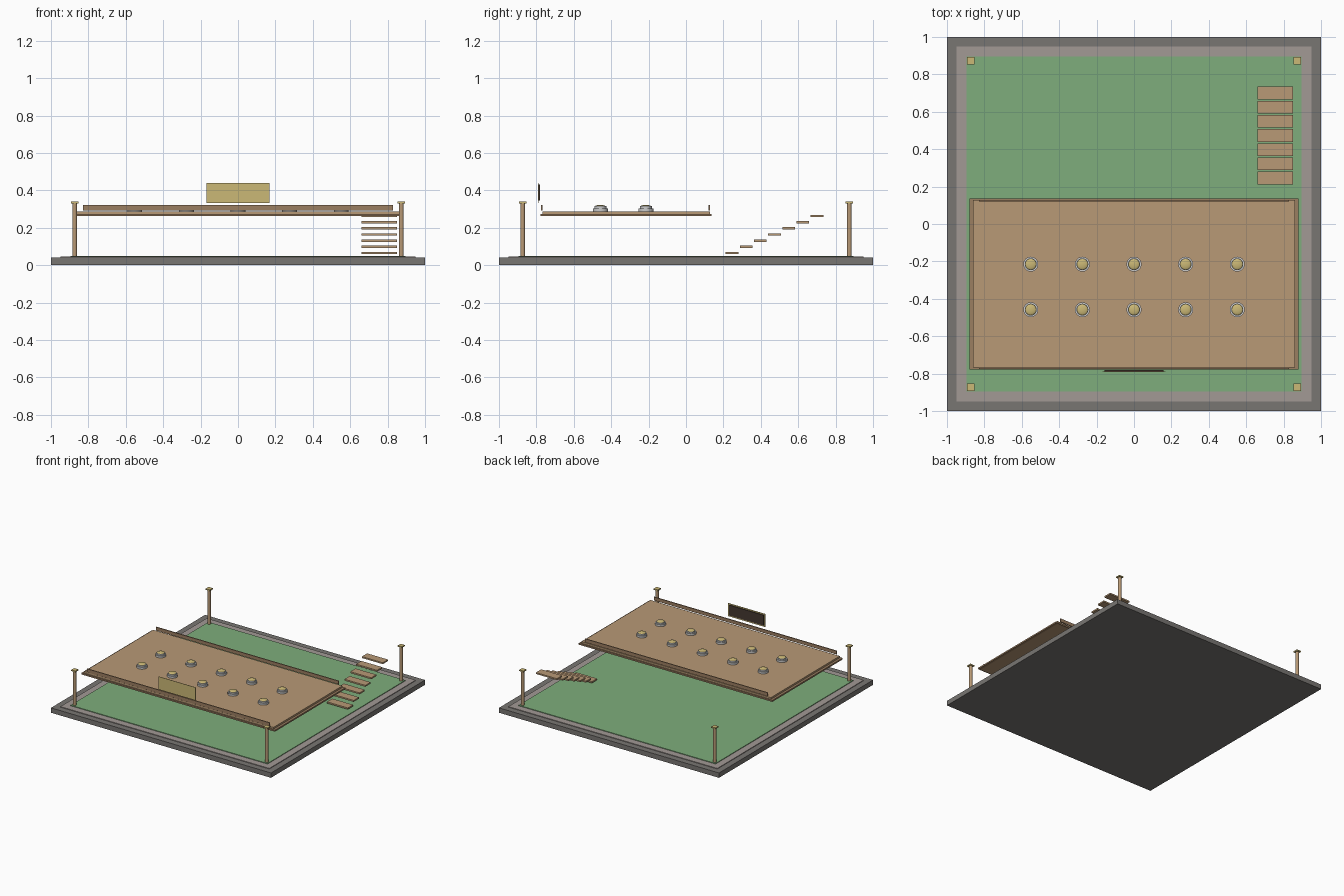
import bpy

if "Cube" in bpy.data.objects:
    bpy.data.objects.remove(bpy.data.objects["Cube"])


def mat(name, rgb):
    m = bpy.data.materials.new(name)
    m.diffuse_color = (*rgb, 1)
    m.use_nodes = True
    m.node_tree.nodes["Principled BSDF"].inputs["Base Color"].default_value = m.diffuse_color
    return m


STONE = mat("dark_stone", (0.19, 0.18, 0.17))
PAVE = mat("pale_stone", (0.36, 0.32, 0.30))
GRASS = mat("green", (0.21, 0.42, 0.20))
WOOD = mat("wood", (0.48, 0.32, 0.18))
TRIM = mat("trim_wood", (0.33, 0.21, 0.12))
GOLD = mat("gold", (0.60, 0.48, 0.18))
DARK = mat("dark_panel", (0.06, 0.04, 0.03))


def box(name, x, y, z, m):
    """Box from (min, max) pairs on each axis."""
    bpy.ops.mesh.primitive_cube_add(size=1, location=[sum(r) / 2 for r in (x, y, z)])
    o = bpy.context.object
    o.name = name
    o.scale = [r[1] - r[0] for r in (x, y, z)]
    bpy.ops.object.transform_apply(location=False, rotation=False)
    o.data.materials.append(m)
    return o


def cyl(name, x, y, z, r, m=None, sides=24):
    bpy.ops.mesh.primitive_cylinder_add(vertices=sides, radius=r, depth=z[1] - z[0],
                                        location=(x, y, sum(z) / 2))
    o = bpy.context.object
    o.name = name
    if m:
        o.data.materials.append(m)
    bpy.ops.object.shade_smooth_by_angle()
    return o


# stepped base with lawn
box("base_slab", (-1, 1), (-1, 1), (0, 0.04), STONE)
box("base_border", (-.95, .95), (-.95, .95), (0.04, 0.045), PAVE)
box("lawn", (-.895, .895), (-.895, .895), (0.045, 0.05), GRASS)

# corner posts with square caps
P = 0.873
for sx in (-1, 1):
    for sy in (-1, 1):
        x, y = sx * P, sy * P
        cyl("corner_post", x, y, (0.045, 0.33), 0.0125, WOOD, 16)
        box("post_cap", (x - .019, x + .019), (y - .019, y + .019), (0.33, 0.34), GOLD)

# raised deck with edge trim
box("deck", (-.86, .86), (-.768, .127), (0.262, 0.288), WOOD)
for s in (-1, 1):
    xs = sorted((s * .86, s * .88))
    box("deck_side_trim", xs, (-.778, .137), (0.262, 0.274), TRIM)
for y0, y1 in ((-.778, -.768), (.127, .137)):
    box("deck_edge_trim", (-.86, .86), (y0, y1), (0.262, 0.274), TRIM)

# low rails along the front and back edges
for y in (-.772, .125):
    box("deck_rail", (-.83, .83), (y - .004, y + .004), (0.293, 0.321), TRIM)

# two rows of domed round fittings
for y in (-.458, -.215):
    for i in range(-2, 3):
        x = i * 0.276
        cyl("fitting_base", x, y, (0.286, 0.304), 0.04)
        cyl("fitting_collar", x, y, (0.304, 0.315), 0.032)
        bpy.ops.mesh.primitive_uv_sphere_add(segments=24, ring_count=12, radius=0.03,
                                             location=(x, y, 0.313))
        o = bpy.context.object
        o.name = "fitting_dome"
        o.scale.z = 0.3
        o.data.materials.append(GOLD)
        bpy.ops.object.shade_smooth()

# sign board: gold plate with dark backing
box("sign_plate", (-.168, .168), (-.791, -.788), (0.333, 0.44), GOLD)
box("sign_backing", (-.157, .157), (-.788, -.781), (0.345, 0.43), DARK)

# floating stair treads
for i in range(7):
    y, z = 0.246 + i * 0.0757, 0.065 + i * 0.033
    box("stair_tread", (.66, .85), (y - .034, y + .034), (z - .006, z + .006), WOOD)
